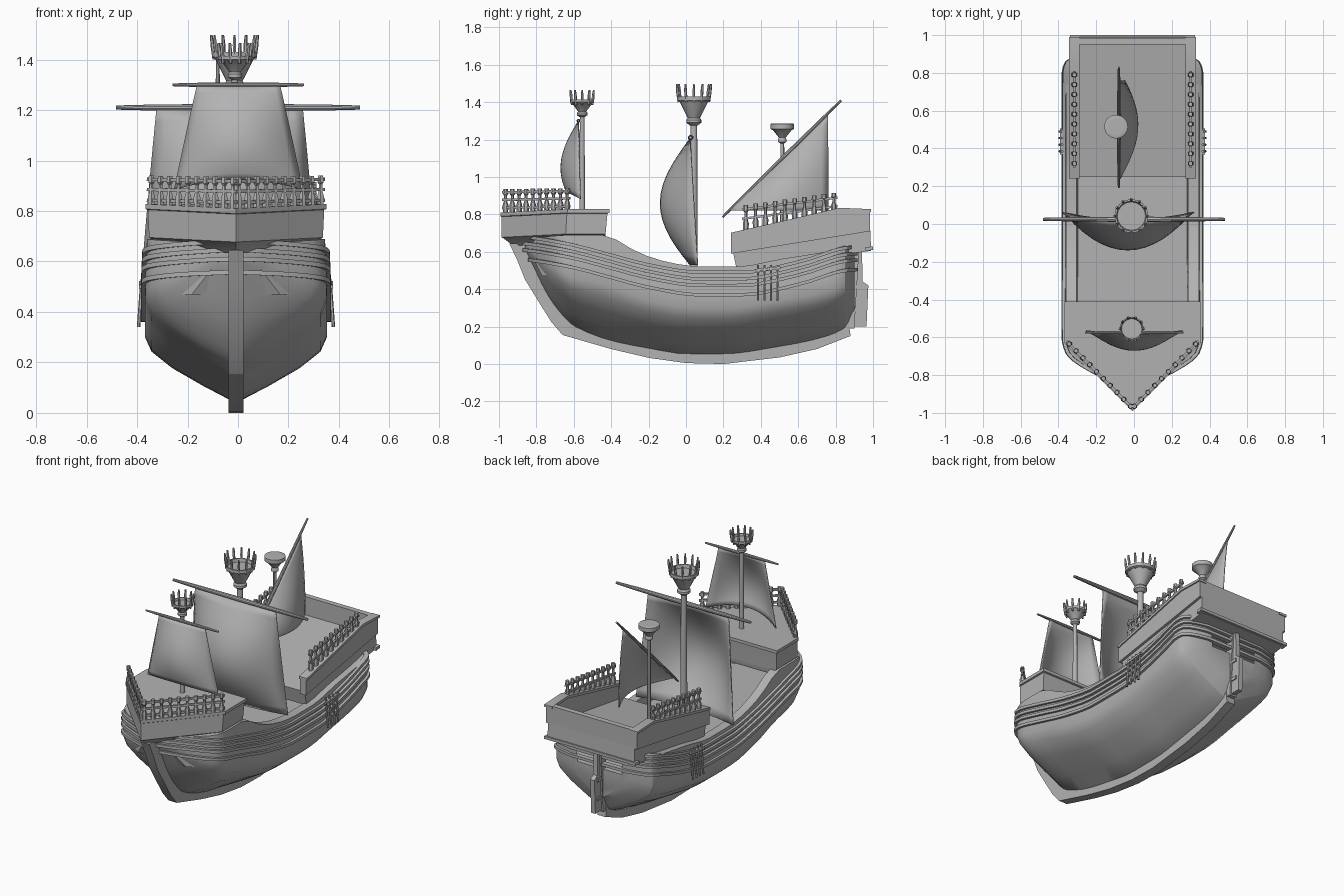
import bpy, bmesh, math
from mathutils import Vector as V

if "Cube" in bpy.data.objects:
    bpy.data.objects.remove(bpy.data.objects["Cube"])

CX = -0.008          # the hull sits slightly left of centre
wood = bpy.data.materials.new("plain_grey")
wood.diffuse_color = (0.45, 0.45, 0.45, 1)
wood.use_nodes = True
wood.node_tree.nodes["Principled BSDF"].inputs["Base Color"].default_value = wood.diffuse_color


class Part:
    """Collects lofted pieces into one named object."""
    def __init__(self):
        self.bm = bmesh.new()

    def loft(self, rows, ring=True, loop=False, caps=True):
        vs = [[self.bm.verts.new(p) for p in r] for r in rows]
        n, m = len(vs), len(vs[0])
        for i in range(n if loop else n - 1):
            a, b = vs[i], vs[(i + 1) % n]
            for j in range(m if ring else m - 1):
                k = (j + 1) % m
                self.bm.faces.new((a[j], a[k], b[k], b[j]))
        if caps and ring and not loop:
            self.bm.faces.new(vs[0])
            self.bm.faces.new(vs[-1])

    def rod(self, a, b, r0, r1=None, n=8, mid=None):
        a, b = V(a), V(b)
        q = (b - a).to_track_quat('Z', 'Y')
        steps = [(0, r0), (1, r0 if r1 is None else r1)]
        if mid:
            steps[1:1] = mid
        self.loft([[a.lerp(b, t) + q @ V((r * math.cos((j + .5) * math.tau / n),
                    r * math.sin((j + .5) * math.tau / n), 0)) for j in range(n)]
                   for t, r in steps])

    def lathe(self, x, y, prof, n=16):
        self.loft([[(x + r * math.cos(j * math.tau / n), y + r * math.sin(j * math.tau / n), z)
                    for j in range(n)] for r, z in prof])

    def slab(self, yz, x0, x1):
        self.loft([[(x, y, z) for y, z in yz] for x in (x0, x1)])

    def done(self, name, angle=30):
        bmesh.ops.recalc_face_normals(self.bm, faces=self.bm.faces)
        bmesh.ops.translate(self.bm, verts=self.bm.verts, vec=(CX, 0, 0))
        me = bpy.data.meshes.new(name)
        self.bm.to_mesh(me)
        me.materials.append(wood)
        me.shade_smooth()
        me.set_sharp_from_angle(angle=math.radians(angle))
        ob = bpy.data.objects.new(name, me)
        bpy.context.collection.objects.link(ob)
        return ob


def curve(keys):
    """Smooth interpolation through (y, value) keys."""
    def slope(i):
        if i in (0, len(keys) - 1):
            return 0 if i else (keys[1][1] - keys[0][1]) / (keys[1][0] - keys[0][0])
        (a, p), (b, q), (c, r) = keys[i - 1:i + 2]
        s, t = (q - p) / (b - a), (r - q) / (c - b)
        return 0 if s * t <= 0 else 2 * s * t / (s + t)

    def f(y):
        i = max([k for k in range(len(keys) - 1) if keys[k][0] <= y] or [0])
        (a, p), (b, q) = keys[i], keys[i + 1]
        h = b - a
        t = min(1, max(0, (y - a) / h))
        return (p * (1 + 2 * t) * (1 - t) ** 2 + q * t * t * (3 - 2 * t)
                + h * slope(i) * t * (1 - t) ** 2 - h * slope(i + 1) * t * t * (1 - t))
    return f


# hull lines: half width, bottom, sheer and wale heights along the length
width = curve([(-.86, .05), (-.8, .16), (-.74, .27), (-.68, .34), (-.6, .36), (.8, .36),
               (.85, .345), (.88, .29), (.9, .2)])
bottom = curve([(-.86, .6), (-.8, .48), (-.75, .38), (-.68, .28), (-.6, .2), (-.4, .12),
                (-.2, .08), (0, .05), (.2, .05), (.5, .09), (.7, .13), (.85, .19), (.9, .28)])
sheer = curve([(-.86, .67), (-.6, .69), (-.43, .69), (-.32, .63), (-.2, .575), (-.05, .535),
               (.1, .52), (.27, .52), (.5, .56), (.75, .6), (.9, .63)])
wale = curve([(-.86, .645), (-.78, .635), (-.6, .6), (-.41, .55), (-.2, .495), (.07, .455),
              (.3, .455), (.6, .51), (.9, .59)])
SEC = [(.06, 0), (.36, .12), (.7, .27), (.93, .41), (1, .53), (1, .7), (.99, .85), (.98, 1)]
STATIONS = ([-.86 + .03 * i for i in range(10)] + [-.53 + .08 * i for i in range(17)]
            + [.8, .83, .85, .87, .885, .9])


def half_width(y, z):
    b, s = bottom(y), sheer(y)
    v = (z - b) / (s - b)
    for (u0, v0), (u1, v1) in zip(SEC, SEC[1:]):
        if v0 <= v <= v1:
            return width(y) * (u0 + (u1 - u0) * (v - v0) / (v1 - v0))
    return 0 if v < 0 else width(y) * .98


# hull with bulwarks and main deck
p, rows = Part(), []
for y in STATIONS:
    b, s, w = bottom(y), sheer(y), width(y)
    d = min(s - .03, max(.47, b + .05))
    side = [(w * u, y, b + v * (s - b)) for u, v in SEC]
    side += [(w * .82, y, s), (w * .8, y, d)]
    rows.append(side + [(-x, yy, z) for x, yy, z in reversed(side)])
p.loft(rows)
p.done("hull", 28)

# wales running round the hull
p = Part()
for off in (.035, 0, -.035, -.085):
    pts = [(half_width(y, wale(y) + off), y, wale(y) + off) for y in STATIONS]
    pts = [q for q in pts if q[0] > .02]
    path = [V(q) for q in pts] + [V((-x, y, z)) for x, y, z in reversed(pts)]
    rows = []
    for i, c in enumerate(path):
        t = path[(i + 1) % len(path)] - path[i - 1]
        nrm = V((t.y, -t.x, 0)).normalized()
        rows.append([c + nrm * o + V((0, 0, h)) for o, h in
                     ((-.015, -.009), (.016, -.009), (.016, .009), (-.015, .009))])
    p.loft(rows, loop=True)
p.done("wales")

# keel and stem
p = Part()
keel = [(-.945, .645, -.8, .645), (-.9, .55, -.78, .55), (-.86, .45, -.75, .42),
        (-.78, .32, -.68, .3), (-.72, .225, -.64, .25), (-.66, .155, -.6, .21),
        (-.4, .08, -.4, .13), (-.2, .033, -.2, .09), (0, .005, 0, .06), (.2, 0, .2, .06),
        (.5, .035, .5, .1), (.7, .08, .7, .14), (.88, .15, .87, .22)]
p.loft([[(-.03, a, b), (.03, a, b), (.03, c, d), (-.03, c, d)] for a, b, c, d in keel])
p.done("keel")

# sternpost and rudder
p = Part()
p.slab([(.86, .19), (.9, .19), (.925, .6), (.87, .6)], -.025, .025)
p.slab([(.89, .2), (.965, .2), (.975, .42), (.945, .44), (.94, .62), (.9, .62)], -.015, .015)
for z in (.28, .4):
    p.slab([(.87, z), (.95, z), (.95, z + .02), (.87, z + .02)], -.022, .022)
p.done("rudder")

# forecastle
p = Part()
PLAN = [(.355, -.41), (.355, -.63), (0, -.985), (-.355, -.63), (-.355, -.41)]
p.loft([[(x * s, -.41 + dy + (y + .41) * s, z - (.018 if x == 0 else 0)) for x, y in PLAN]
        for s, z, dy in ((.84, .65, -.03), (.95, .69, -.02), (.97, .695, -.02), (.985, .805, -.01),
                         (1.012, .808, 0), (1.012, .828, 0))])
p.done("forecastle")

# sterncastle: deck block, bulwarks and mouldings
p = Part()
p.slab([(.27, .51), (.99, .605), (.985, .715), (.25, .605)], -.312, .312)
p.slab([(.95, .69), (.985, .71), (.985, .828), (.95, .828)], -.3, .3)
p.slab([(.96, .605), (1, .61), (1, .628), (.96, .625)], -.33, .33)
for s in (1, -1):
    p.slab([(.24, .59), (.985, .71), (.985, .825), (.82, .83), (.55, .77), (.24, .70)],
           s * .285, s * .328)
    p.slab([(.24, .685), (.55, .755), (.82, .818), (.99, .813), (.99, .828), (.82, .835),
            (.55, .772), (.24, .702)], s * .28, s * .336)
p.done("sterncastle")


# railings of turned posts and bars
def railing(p, a, b, n, height, bars):
    a, b = V(a), V(b)
    for i in range(n):
        q = a.lerp(b, i / (n - 1))
        h = height[0] + (height[1] - height[0]) * i / (n - 1)
        p.rod(q, q + V((0, 0, h)), .014, .012, 6,
              [(.3, .016), (.5, .008), (.72, .008), (.78, .014)])
    for h0, h1 in bars:
        e = (b - a).normalized() * .02
        p.rod(a - e + V((0, 0, h0)), b + e + V((0, 0, h1)), .009, n=4)


p = Part()
for s in (1, -1):
    railing(p, (s * .335, -.635, .82), (s * .01, -.965, .81), 10, (.12, .125),
            [(.022, .025), (.065, .068), (.105, .108)])
p.done("forecastle_railing")
p = Part()
for s in (1, -1):
    railing(p, (s * .308, .32, .71), (s * .308, .79, .815), 10, (.14, .1),
            [(.07, .025), (.12, .07)])
p.done("sterncastle_railing")

# shroud bars on the hull sides
p = Part()
for s in (1, -1):
    for y in (.385, .42, .455, .49):
        p.rod((s * .386, y, .34), (s * .372, y, .53), .007, n=6)
    p.rod((s * .378, .37, .5), (s * .378, .505, .515), .01, n=4)
p.done("shroud_bars")


# masts with tops
def mast(name, x, y, z0, r, nest, spikes=0, tip=0):
    p = Part()
    p.lathe(x, y, [(r, z0), (r * .85, nest[0][1] + .01)], 12)
    p.lathe(x, y, nest)
    R, z = nest[-3][0], nest[-3][1]
    for i in range(spikes):
        c, s = math.cos(i * math.tau / spikes), math.sin(i * math.tau / spikes)
        p.rod((x + c * R * .9, y + s * R * .9, z - .03),
              (x + c * R * 1.02, y + s * R * 1.02, tip), .006, .005, 6, [(.6, .008)])
    p.done(name)


mast("main_mast", -.006, .042, .46, .021,
     [(.02, 1.275), (.04, 1.29), (.04, 1.305), (.032, 1.315), (.04, 1.33), (.078, 1.405),
      (.09, 1.41), (.09, 1.43), (.08, 1.43), (.075, 1.41)], 12, 1.497)
mast("fore_mast", -.004, -.555, .8, .015,
     [(.013, 1.32), (.028, 1.33), (.028, 1.343), (.022, 1.35), (.055, 1.395),
      (.064, 1.4), (.064, 1.415), (.058, 1.415), (.054, 1.4)], 10, 1.465)
mast("mizzen_mast", -.087, .515, .62, .012,
     [(.011, 1.18), (.023, 1.188), (.023, 1.2), (.018, 1.21), (.05, 1.25),
      (.063, 1.257), (.063, 1.283), (.058, 1.285), (.04, 1.285)])

# yards
for name, a, b, r in (("main_yard", (-.475, .025, 1.21), (.491, .025, 1.21), .015),
                      ("fore_yard", (-.252, -.575, 1.3), (.27, -.575, 1.3), .01),
                      ("mizzen_yard", (-.072, .195, .785), (-.072, .83, 1.41), .011)):
    p = Part()
    p.rod(a, b, r * .55, r * .55, 10, [(.15, r * .8), (.5, r), (.85, r * .8)])
    p.done(name)


# billowing sails
def sail(name, f, n=14):
    p = Part()
    p.loft([[f(2 * i / n - 1, j / n) for i in range(n + 1)] for j in range(n + 1)], ring=False)
    ob = p.done(name, 60)
    m = ob.modifiers.new("thickness", 'SOLIDIFY')
    m.thickness, m.offset = .006, 0


def main_sail(u, v):
    return (-.025 + u * (.29 + .06 * v),
            .022 + .04 * v - .18 * math.sin(math.pi * v * .93) * (1 - u * u), 1.205 - .675 * v)


def fore_sail(u, v):
    k = 1 - u * u
    return (.01 + u * (.165 + .09 * v), -.575 + .01 * v - .1 * math.sin(2.3 * v) * k,
            1.298 - .415 * v + .04 * v * k)


def mizzen_sail(u, v):
    t, s = .02 + .98 * (u + 1) / 2, 1 - v
    return (-.072 + .1 * math.sin(math.pi * t * .9) * (1 - s * s),
            .23 + .53 * t, .82 + .51 * t * s)


sail("main_sail", main_sail)
sail("fore_sail", fore_sail)
sail("mizzen_sail", mizzen_sail)
